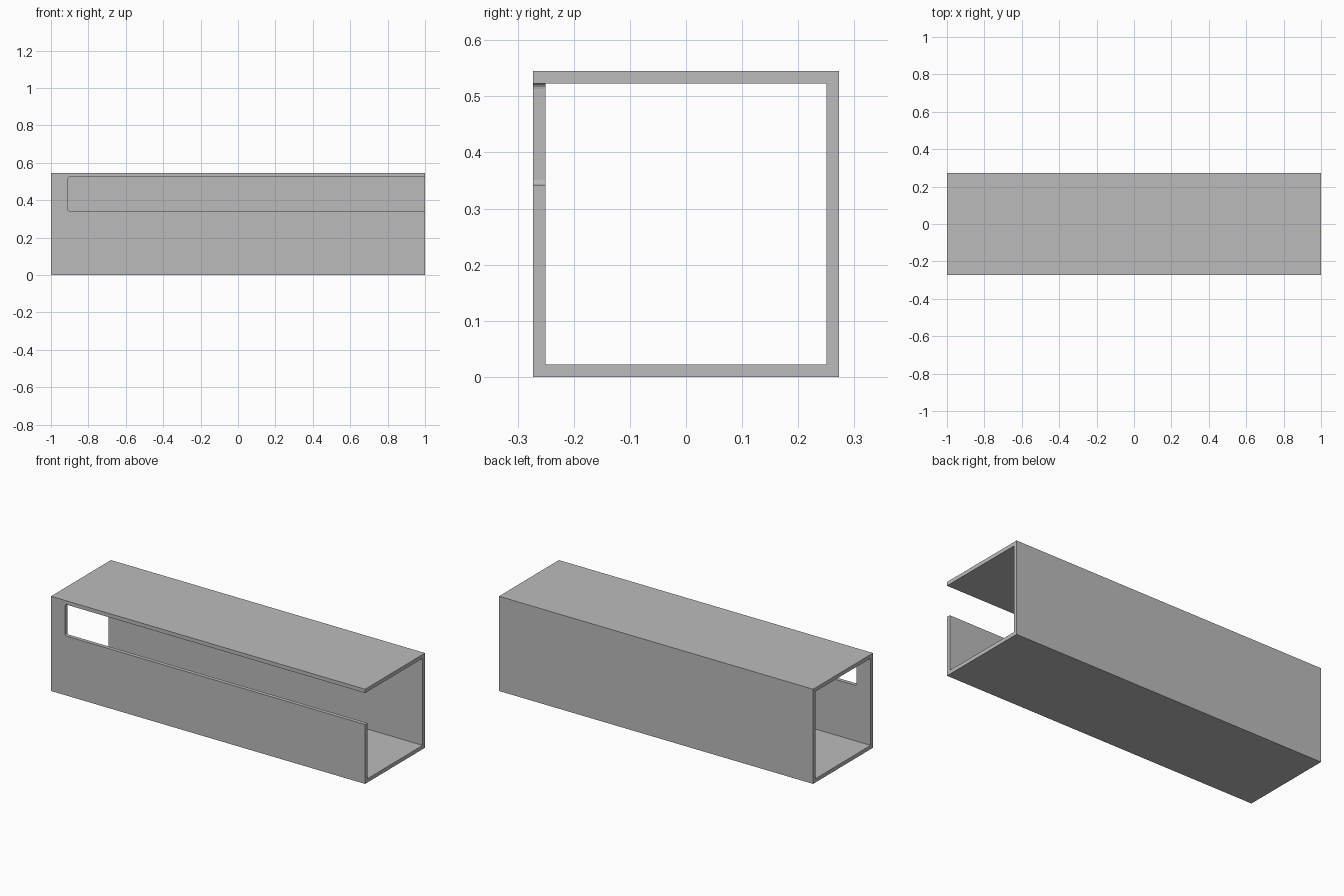
import bpy, bmesh, math

cube = bpy.data.objects.get("Cube")
if cube:
    bpy.data.objects.remove(cube, do_unlink=True)

SIDE, WALL, HALF = 0.545, 0.022, 1.0
SLOT_LEFT, SLOT_LOW, SLOT_HIGH, FILLET = -0.91, 0.342, SIDE - WALL, 0.01

grey = bpy.data.materials.new("plain grey")
grey.use_nodes = True
colour = (0.5, 0.5, 0.5, 1)
grey.diffuse_color = colour
grey.node_tree.nodes["Principled BSDF"].inputs["Base Color"].default_value = colour


def add_object(name, bm):
    bmesh.ops.recalc_face_normals(bm, faces=bm.faces)
    mesh = bpy.data.meshes.new(name)
    bm.to_mesh(mesh)
    bm.free()
    mesh.materials.append(grey)
    obj = bpy.data.objects.new(name, mesh)
    bpy.context.collection.objects.link(obj)
    return obj


# Square tube, open at both ends
bm = bmesh.new()
rings = []
for x in (-HALF, HALF):
    for inset in (0, WALL):
        h = SIDE / 2 - inset
        rings.append([bm.verts.new((x, y, z)) for y, z in
                      ((-h, inset), (h, inset), (h, SIDE - inset), (-h, SIDE - inset))])
outer_a, inner_a, outer_b, inner_b = rings
for p, q in ((outer_a, outer_b), (inner_a, inner_b), (outer_a, inner_a), (outer_b, inner_b)):
    for i in range(4):
        j = (i + 1) % 4
        bm.faces.new((p[i], p[j], q[j], q[i]))
tube = add_object("square_tube", bm)

# Slot through the front wall, open at one end, with softened blind corners
profile = [(HALF + 0.1, SLOT_LOW), (HALF + 0.1, SLOT_HIGH)]
for cz, start in ((SLOT_HIGH - FILLET, 90), (SLOT_LOW + FILLET, 180)):
    for k in range(5):
        a = math.radians(start + k * 22.5)
        profile.append((SLOT_LEFT + FILLET + FILLET * math.cos(a), cz + FILLET * math.sin(a)))
bm = bmesh.new()
face = bm.faces.new([bm.verts.new((x, -SIDE / 2 - 0.1, z)) for x, z in profile])
swept = bmesh.ops.extrude_face_region(bm, geom=[face])["geom"]
bmesh.ops.translate(bm, vec=(0, 0.2, 0),
                    verts=[v for v in swept if isinstance(v, bmesh.types.BMVert)])
cutter = add_object("slot_cutter", bm)
cutter.hide_render = True

cut = tube.modifiers.new("slot", 'BOOLEAN')
cut.operation = 'DIFFERENCE'
cut.solver = 'EXACT'
cut.object = cutter
bpy.context.view_layer.objects.active = tube
bpy.ops.object.modifier_apply(modifier=cut.name)
bpy.data.objects.remove(cutter, do_unlink=True)
